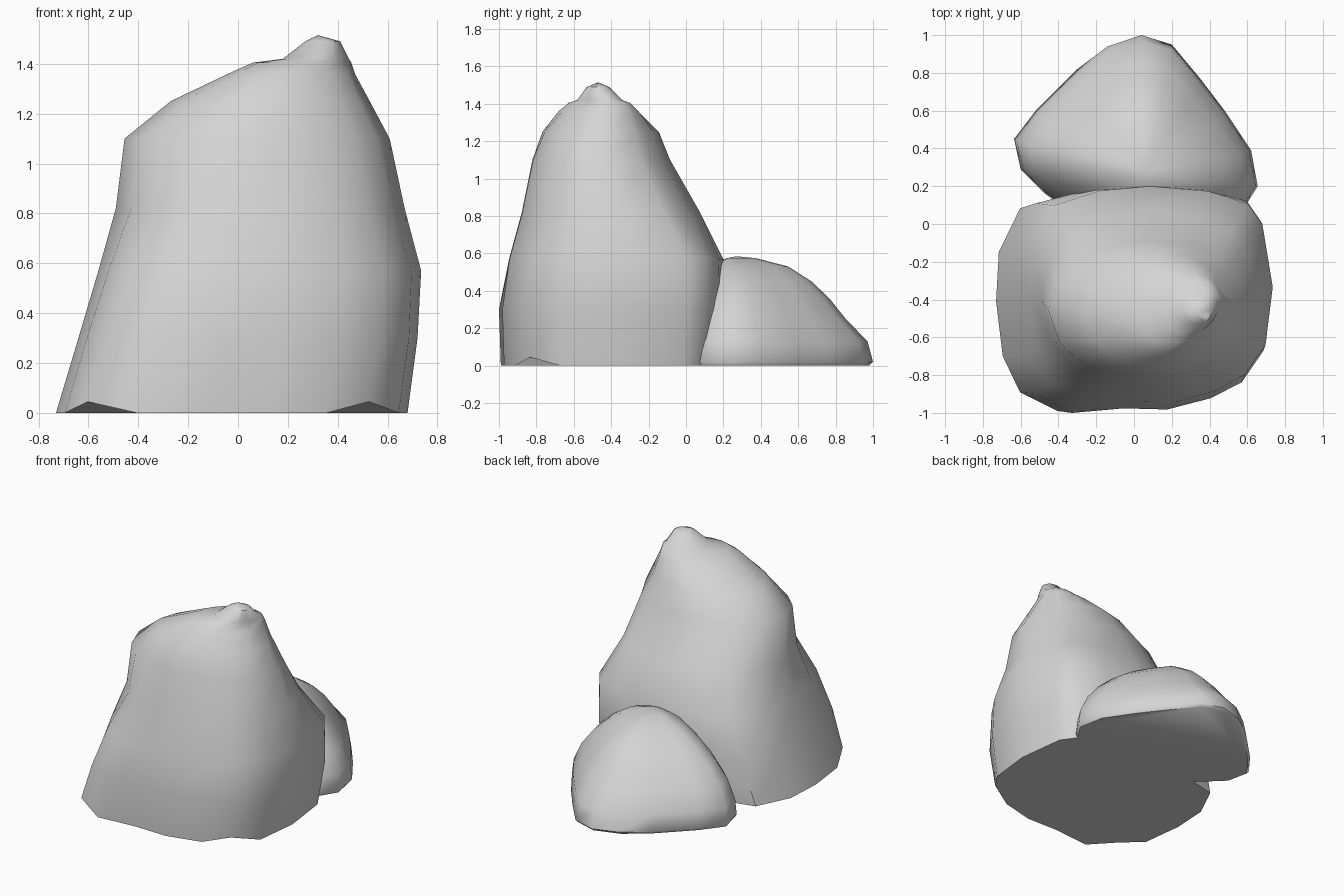
import bpy, bmesh, math

cube = bpy.data.objects.get("Cube")
if cube:
    bpy.data.objects.remove(cube)

stone = bpy.data.materials.new("stone grey")
stone.use_nodes = True
stone.diffuse_color = (0.66, 0.66, 0.66, 1)
bsdf = next(n for n in stone.node_tree.nodes if n.type == 'BSDF_PRINCIPLED')
bsdf.inputs["Base Color"].default_value = stone.diffuse_color
bsdf.inputs["Roughness"].default_value = 0.9


def loft(name, rings, peak):
    """Skin a stack of equal rings, close the base and finish on a peak."""
    bm = bmesh.new()
    rows = [[bm.verts.new(p) for p in ring] for ring in rings]
    n = len(rows[0])
    for low, high in zip(rows, rows[1:]):
        for i in range(n):
            j = (i + 1) % n
            bm.faces.new((low[i], low[j], high[j], high[i]))
    bm.faces.new(rows[0][::-1])
    tip = bm.verts.new(peak)
    for i in range(n):
        bm.faces.new((rows[-1][i], rows[-1][(i + 1) % n], tip))
    bmesh.ops.recalc_face_normals(bm, faces=bm.faces)
    mesh = bpy.data.meshes.new(name)
    bm.to_mesh(mesh)
    bm.free()
    mesh.materials.append(stone)
    obj = bpy.data.objects.new(name, mesh)
    bpy.context.collection.objects.link(obj)
    bpy.ops.object.select_all(action='DESELECT')
    obj.select_set(True)
    bpy.context.view_layer.objects.active = obj
    bpy.ops.object.shade_smooth_by_angle(angle=math.radians(50))
    return obj


# Footprint of the tall boulder, in a unit box
footprint = [(1, .08), (.94, .67), (.82, .87), (.48, .97), (0, 1), (-.41, .97),
             (-.82, .85), (-.98, .45), (-1, 0), (-.95, -.5), (-.82, -.83), (-.54, -1),
             (-.14, -.96), (.2, -.97), (.54, -.87), (.78, -.73), (.95, -.45)]


def section(z, x0, x1, cy, hy, shear, rounding):
    """Footprint fitted to a box, rounded towards an ellipse and sheared."""
    cx, hx = (x0 + x1) / 2, (x1 - x0) / 2
    ring = []
    for u, v in footprint:
        k = 1 - rounding + rounding / math.hypot(u, v)
        ring.append((cx + hx * u * k, cy + hy * v * k + shear * hx * u * k, z))
    return ring


# Tall boulder: height, left, right, centre y, half depth, shear, rounding
levels = [
    (0.00, -0.73, 0.68, -0.41, 0.58, 0.00, 0.0),
    (0.30, -0.64, 0.72, -0.40, 0.60, 0.00, 0.0),
    (0.57, -0.56, 0.735, -0.38, 0.58, 0.00, 0.2),
    (0.82, -0.49, 0.67, -0.405, 0.48, 0.00, 0.85),
    (1.10, -0.455, 0.61, -0.455, 0.37, 0.00, 1.0),
    (1.25, -0.27, 0.53, -0.455, 0.31, 0.05, 1.3),
    (1.36, -0.04, 0.47, -0.465, 0.21, 0.22, 1.1),
    (1.405, 0.06, 0.455, -0.465, 0.155, 0.30, 1.0),
    (1.42, 0.18, 0.445, -0.46, 0.12, 0.20, 1.0),
    (1.49, 0.27, 0.41, -0.47, 0.06, 0.10, 1.0),
]
tall = [section(*level) for level in levels]
# Chipped lower front corners
tall[0] = [(x, y, 0.045 if y < -0.8 and abs(x) > 0.5 else z) for x, y, z in tall[0]]
loft("tall_boulder", tall, (0.32, -0.47, 1.515))

# Low boulder: one outline drawn in towards its crown
outline = [(0.655, 0.2), (0.62, 0.39), (0.48, 0.6), (0.35, 0.77), (0.2, 0.95),
           (0.04, 1.0), (-0.14, 0.94), (-0.3, 0.82), (-0.52, 0.6), (-0.635, 0.45),
           (-0.6, 0.29), (-0.47, 0.16), (-0.25, 0.0), (0.1, -0.1), (0.4, -0.05), (0.58, 0.08)]
crown_x, crown_y = 0.06, 0.27
steps = [(0.0, 0.98, 0.97), (0.02, 1.0, 1.0), (0.13, 0.98, 0.96), (0.25, 0.89, 0.8),
         (0.36, 0.74, 0.68), (0.45, 0.57, 0.55), (0.53, 0.36, 0.38), (0.575, 0.13, 0.14)]
low = [[(crown_x + (x - crown_x) * sx, crown_y + (y - crown_y) * sy, z) for x, y in outline]
       for z, sx, sy in steps]
loft("low_boulder", low, (crown_x, crown_y, 0.585))
